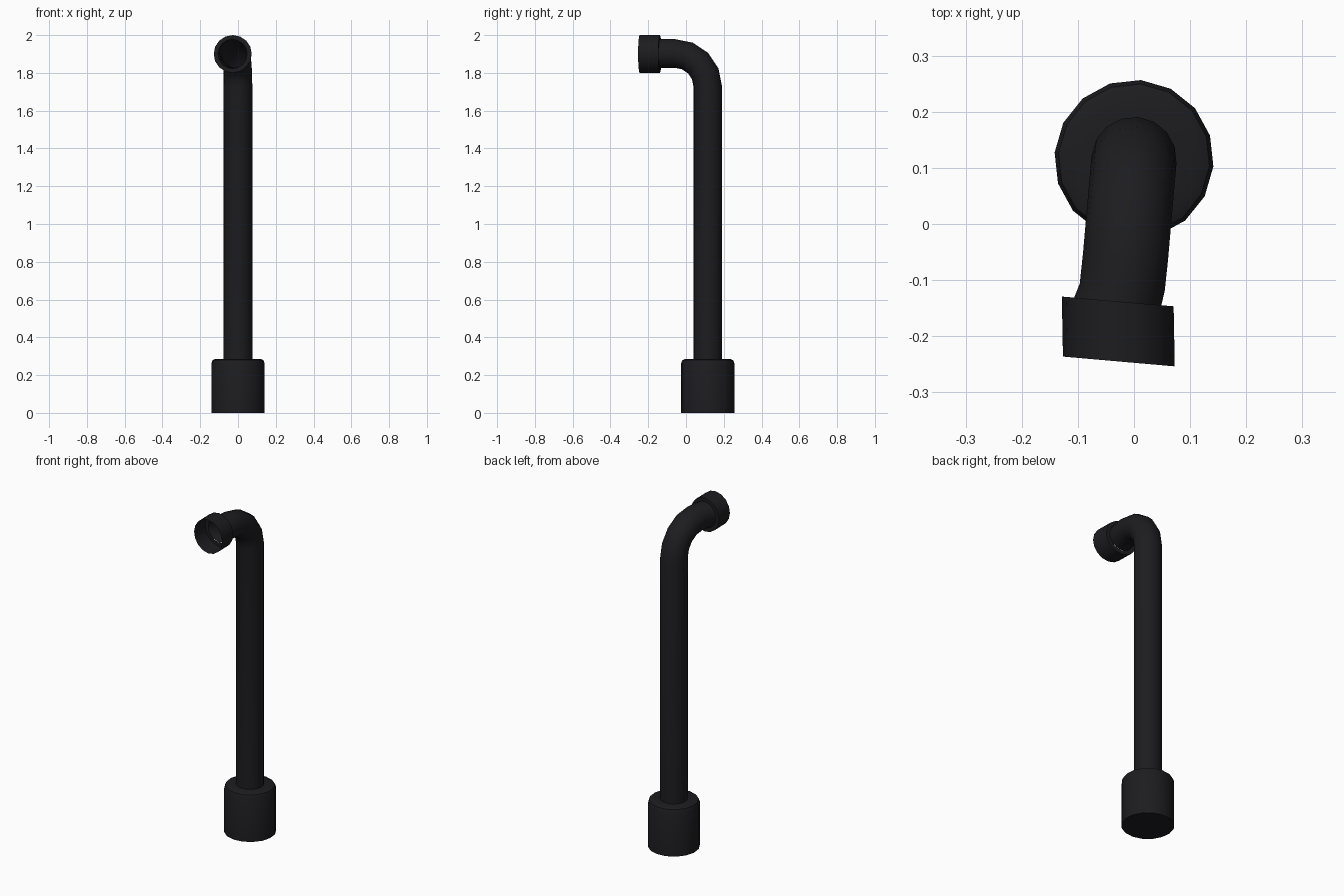
import bpy, bmesh, math
from mathutils import Vector

if "Cube" in bpy.data.objects:
    bpy.data.objects.remove(bpy.data.objects["Cube"])

SIDES = 16
YAW = math.radians(-5)
side = Vector((math.cos(YAW), math.sin(YAW), 0))
ahead = Vector((math.sin(YAW), -math.cos(YAW), 0))   # direction the outlet faces
up = Vector((0, 0, 1))
AXIS_Y = 0.115

mat = bpy.data.materials.new("black_metal")
mat.diffuse_color = (0.012, 0.0115, 0.014, 1)
mat.use_nodes = True
mat.node_tree.nodes["Principled BSDF"].inputs["Base Color"].default_value = mat.diffuse_color


def loft(name, rings, cap_start=False):
    """Skin a list of (centre, tangent, radius) rings."""
    bm = bmesh.new()
    loops = []
    for centre, tangent, r in rings:
        v = tangent.normalized().cross(side)
        loops.append([bm.verts.new(Vector(centre)
                                   + side * r * math.cos(2 * math.pi * i / SIDES)
                                   + v * r * math.sin(2 * math.pi * i / SIDES))
                      for i in range(SIDES)])
    for a, b in zip(loops, loops[1:]):
        for i in range(SIDES):
            j = (i + 1) % SIDES
            bm.faces.new((a[i], a[j], b[j], b[i]))
    if cap_start:
        bm.faces.new(loops[0][::-1])
    me = bpy.data.meshes.new(name)
    bm.to_mesh(me)
    bm.free()
    me.materials.append(mat)
    ob = bpy.data.objects.new(name, me)
    bpy.context.collection.objects.link(ob)
    bpy.ops.object.select_all(action='DESELECT')
    bpy.context.view_layer.objects.active = ob
    ob.select_set(True)
    bpy.ops.object.shade_smooth_by_angle(angle=math.radians(40))
    return ob


# Base socket with a rounded shoulder
base_profile = [(0.142, 0), (0.142, 0.262), (0.135, 0.279), (0.12, 0.286), (0.074, 0.286)]
loft("base_socket", [((0, AXIS_Y, z), up, r) for r, z in base_profile], cap_start=True)

# Pipe: straight riser, quarter bend, short horizontal end
R, PIPE, BEND_Z = 0.175, 0.076, 1.728
rings = [((0, AXIS_Y, 0.28), up, PIPE)]
for k in range(5):
    a = math.radians(22.5 * k)
    c = Vector((0, AXIS_Y, BEND_Z)) + ahead * R * (1 - math.cos(a)) + up * R * math.sin(a)
    rings.append((c, up * math.cos(a) + ahead * math.sin(a), PIPE))
rings += [((-0.021, -0.113, 1.903), ahead, PIPE),
          ((-0.029, -0.138, 1.902), ahead, 0.078)]
loft("bent_pipe", rings)

# Open outlet collar
back, front = Vector((-0.029, -0.138, 1.9)), Vector((-0.027, -0.245, 1.9))
loft("outlet_collar", [(back, ahead, 0.077), (back, ahead, 0.1), (front, ahead, 0.1)])
